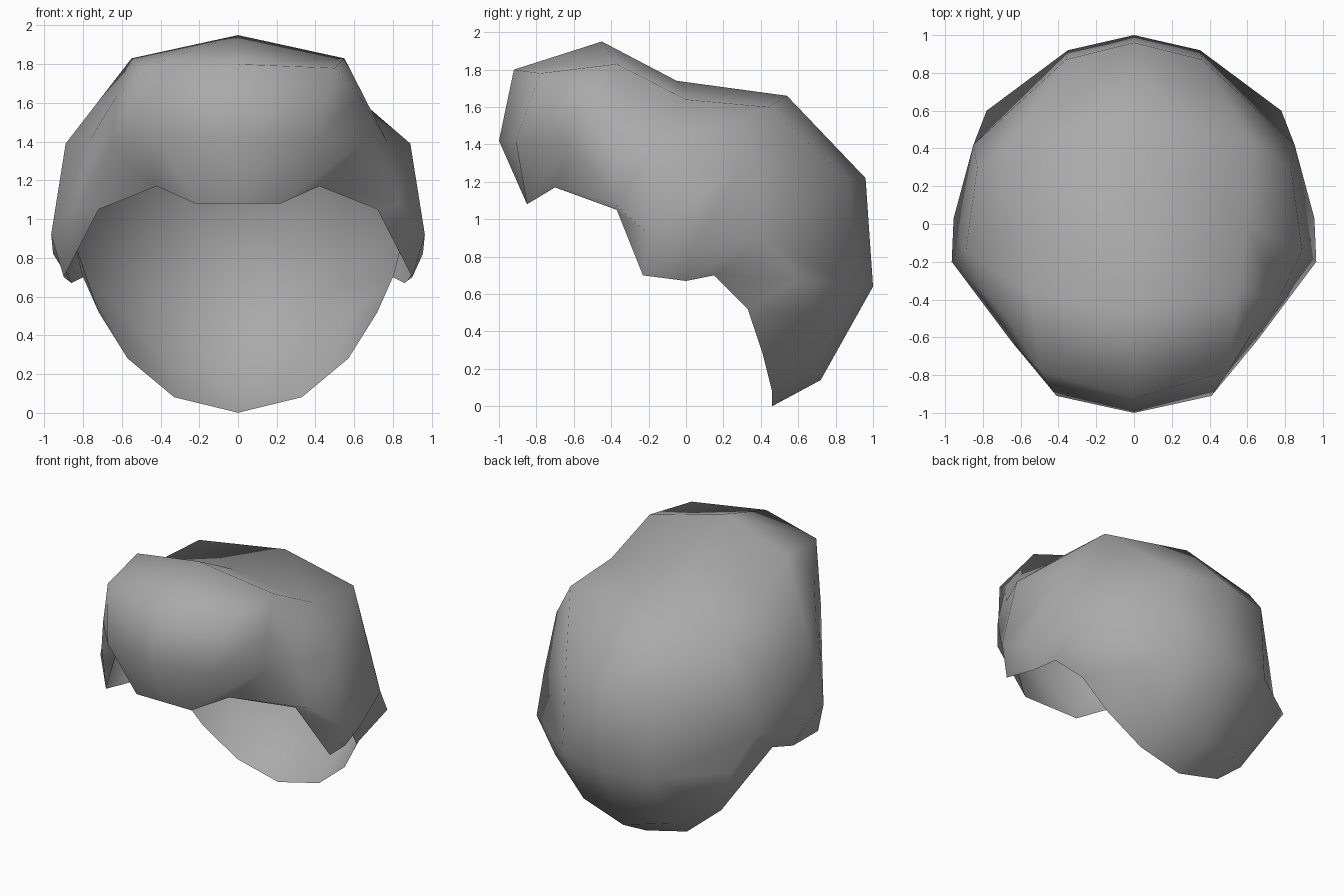
import bpy, bmesh

if "Cube" in bpy.data.objects:
    bpy.data.objects.remove(bpy.data.objects["Cube"])

# Shared corner points of the hair shell
peak, dip, back = (0, -.45, 1.95), (0, -.05, 1.74), (0, .54, 1.66)
brow = (.55, -.37, 1.83)          # raised front corner
crest = (.62, .44, 1.60)          # rear top corner
notch = (.83, .30, 1.30)          # hollow above the ear
temple = (.85, .42, .90)          # widest point behind the ear
nape = (.35, .92, .64)
bun = (.36, .87, 1.21)

# Half contours, from front centre round the side to back centre;
# repeated points close the shell with triangles
rim = [(0, -.85, 1.08), (.22, -.85, 1.08), (.42, -.70, 1.17), (.72, -.37, 1.05),
       (.90, -.23, .70), (.86, 0, .67), (.80, .15, .70), (.80, .15, .70),
       (.72, .33, .52), (.57, .41, .28), (.33, .46, .08), (0, .46, 0)]
lower = [(0, -1, 1.42), (.41, -.91, 1.42), (.65, -.62, 1.40), (.83, -.38, 1.08),
         (.965, -.20, .92), (.955, .03, .82), temple, temple,
         (.78, .60, .68), (.56, .70, .49), (.34, .69, .23), (0, .72, .14)]
middle = [(0, -.92, 1.80), (.50, -.78, 1.78), (.63, -.57, 1.63), (.77, -.39, 1.40),
          (.89, -.14, 1.39), notch, temple, temple, nape, nape, nape, (0, 1, .64)]
upper = [peak, brow, brow, brow, (.60, 0, 1.64), crest, crest,
         bun, bun, bun, bun, (0, .96, 1.22)]
crown = [peak] * 4 + [dip] + [back] * 7
rows = [rim, lower, middle, upper, crown]

# Bridge neighbouring contours and mirror each face
bm = bmesh.new()
verts = {}


def vert(p):
    if p not in verts:
        verts[p] = bm.verts.new(p)
    return verts[p]


def face(points):
    points = list(dict.fromkeys(points))
    if len(points) > 2:
        bm.faces.new([vert(p) for p in points])


for a, b in zip(rows, rows[1:]):
    for i in range(len(a) - 1):
        quad = [a[i], a[i + 1], b[i + 1], b[i]]
        face(quad)
        face([(-x if x else 0, y, z) for x, y, z in reversed(quad)])

mesh = bpy.data.meshes.new("hair_shell")
bm.to_mesh(mesh)
bm.free()
mesh.shade_smooth()

# Plain grey hair
grey = bpy.data.materials.new("grey")
grey.diffuse_color = (.4, .4, .4, 1)
grey.use_nodes = True
grey.node_tree.nodes["Principled BSDF"].inputs["Base Color"].default_value = grey.diffuse_color
mesh.materials.append(grey)
hair = bpy.data.objects.new("hair_shell", mesh)
bpy.context.collection.objects.link(hair)
